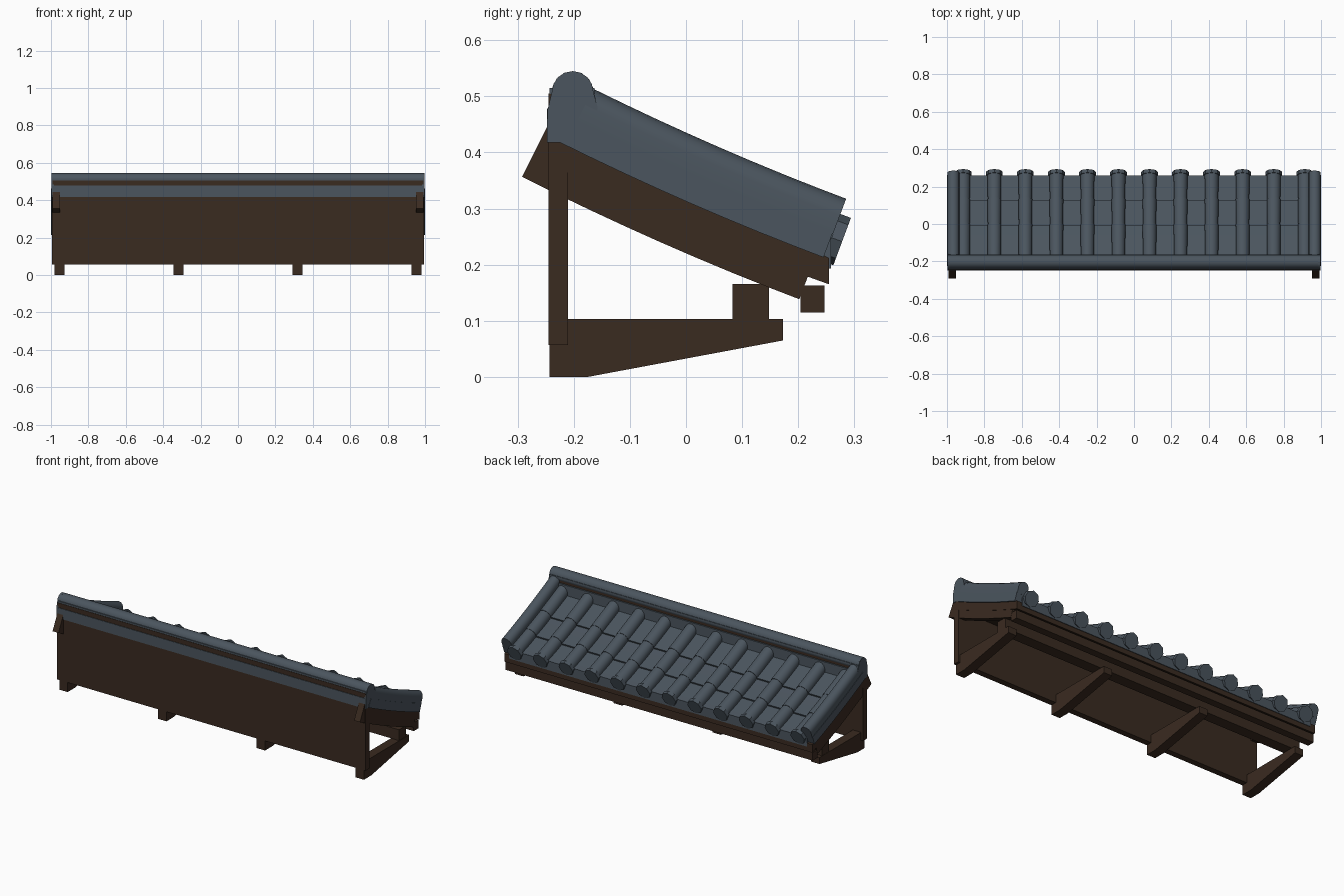
import bpy, bmesh, math

if "Cube" in bpy.data.objects:
    bpy.data.objects.remove(bpy.data.objects["Cube"])


def material(name, rgb):
    m = bpy.data.materials.new(name)
    m.diffuse_color = (*rgb, 1)
    m.use_nodes = True
    m.node_tree.nodes["Principled BSDF"].inputs["Base Color"].default_value = m.diffuse_color
    return m


WOOD = material("dark wood", (0.042, 0.0235, 0.0145))
TILE = material("slate grey tile", (0.070, 0.091, 0.113))


# Sagging roof line: s runs along y, n is the offset square to the slope
def roof(s, n):
    u = (s + 0.225) / 0.47
    z = 0.418 - 0.205 * u - 0.028 * u * (1 - u)
    slope = (-0.205 - 0.028 * (1 - 2 * u)) / 0.47
    length = math.hypot(slope, 1)
    return s - slope / length * n, z + n / length


def loft(name, rings, mat, smooth=False):
    bm = bmesh.new()
    rows = [[bm.verts.new(p) for p in ring] for ring in rings]
    k = len(rows[0])
    for a, b in zip(rows, rows[1:]):
        for i in range(k):
            bm.faces.new((a[i], a[(i + 1) % k], b[(i + 1) % k], b[i]))
    bm.faces.new(rows[0])
    bm.faces.new(rows[-1])
    bmesh.ops.recalc_face_normals(bm, faces=bm.faces)
    if smooth:  # rounded sides smooth, end caps crisp
        for f in bm.faces:
            f.smooth = len(f.verts) == 4
        for e in bm.edges:
            e.smooth = e.calc_face_angle(0) < math.radians(40)
    mesh = bpy.data.meshes.new(name)
    bm.to_mesh(mesh)
    bm.free()
    mesh.materials.append(mat)
    ob = bpy.data.objects.new(name, mesh)
    bpy.context.collection.objects.link(ob)
    return ob


def prism(name, yz, x0, x1, mat, smooth=False):
    return loft(name, [[(x, y, z) for y, z in yz] for x in (x0, x1)], mat, smooth)


def rect(a0, a1, b0, b1):
    return [(a0, b0), (a1, b0), (a1, b1), (a0, b1)]


def circle(ca, cb, r, sides=14):
    return [(ca + r * math.sin(2 * math.pi * i / sides),
             cb + r * math.cos(2 * math.pi * i / sides)) for i in range(sides)]


# Half-round arch above straight walls
def arch(ca, cb, r, base, steps=8):
    top = [(ca + r * math.cos(math.pi * i / steps), cb + r * math.sin(math.pi * i / steps))
           for i in range(steps + 1)]
    return top + [(ca - r, base), (ca + r, base)]


# Sweep an (x, n) section down the slope, from section a to section b
def sweep(name, a, b, s0, s1, mat, steps=8, smooth=False):
    rings = []
    for j in range(steps + 1):
        t = j / steps
        ring = []
        for (xa, na), (xb, nb) in zip(a, b):
            y, z = roof(s0 + (s1 - s0) * t, na + (nb - na) * t)
            ring.append((xa + (xb - xa) * t, y, z))
        rings.append(ring)
    return loft(name, rings, mat, smooth)


# Back board, brackets and long beams
prism("back_board", rect(-0.245, -0.21, 0.057, 0.45), -0.995, 0.995, WOOD)
for x in (-0.955, -0.318, 0.318, 0.955):
    prism("bracket", [(-0.243, 0), (-0.175, 0), (0.173, 0.065), (0.173, 0.103), (-0.243, 0.103)],
          x - 0.027, x + 0.027, WOOD)
prism("support_beam", rect(0.083, 0.148, 0.103, 0.166), -0.98, 0.98, WOOD)
prism("eave_beam", rect(0.204, 0.247, 0.115, 0.163), -0.99, 0.99, WOOD)

# Curved roof deck with an upright front edge
ss = [-0.225 + 0.46 * i / 8 for i in range(9)]
deck = [roof(s, 0.004) for s in ss] + [(0.255, 0.212), (0.255, 0.165)]
deck += [roof(s, -0.042) for s in reversed(ss)]
prism("roof_deck", deck, -0.993, 0.993, WOOD)

# Barge boards and side ridges
for side in (-1, 1):
    sec = rect(side * 0.953, side * 0.991, -0.085, 0.03)
    sweep("barge_board", sec, sec, -0.254, 0.232, WOOD)
    sec = rect(side * 0.932, side * 1.0, 0, 0.05)
    sweep("side_ridge_base", sec, sec, -0.225, 0.245, TILE)
    sec = arch(side * 0.966, 0.08, 0.032, 0.045)
    sweep("side_ridge_round", sec, sec, -0.215, 0.246, TILE, smooth=True)

# Three overlapping rows of pan tiles and gently tapering round tiles
cuts = [-0.225, -0.022, 0.115, 0.246]
columns = [(i - 5.5) * 0.166 for i in range(12)]
for s0, s1 in zip(cuts, cuts[1:]):
    sweep("pan_tile_row", rect(-0.96, 0.96, 0.002, 0.026), rect(-0.96, 0.96, 0.002, 0.036),
          s0, s1, TILE, 4)
    for x in columns:
        sweep("round_tile", circle(x, 0.038, 0.0355), circle(x, 0.038, 0.038),
              s0, s1, TILE, 3, True)
# Grey eave lip and octagonal end discs
prism("eave_lip", rect(0.246, 0.2585, 0.193, 0.245), -0.96, 0.96, TILE)
for x in columns:
    disc = circle(x, 0.038, 0.045, 8)
    sweep("eave_disc", disc, disc, 0.246, 0.265, TILE, 1)

# Layered top ridge
prism("ridge_base", rect(-0.248, -0.162, 0.418, 0.478), -0.995, 0.995, TILE)
prism("ridge_wood_strip", rect(-0.245, -0.17, 0.478, 0.505), -0.993, 0.993, WOOD)
prism("ridge_plate", rect(-0.243, -0.163, 0.504, 0.515), -0.995, 0.995, TILE)
prism("ridge_round", circle(-0.202, 0.508, 0.037), -0.995, 0.995, TILE, True)

# Arched end plates of the ridge
top = arch(-0.202, 0.508, 0.037, 0.5)[:9]
for side in (-1, 1):
    prism("ridge_end", top + [(-0.247, 0.475), (-0.248, 0.418), (-0.16, 0.418), (-0.158, 0.482)],
          side * 0.985, side * 0.998, TILE)
